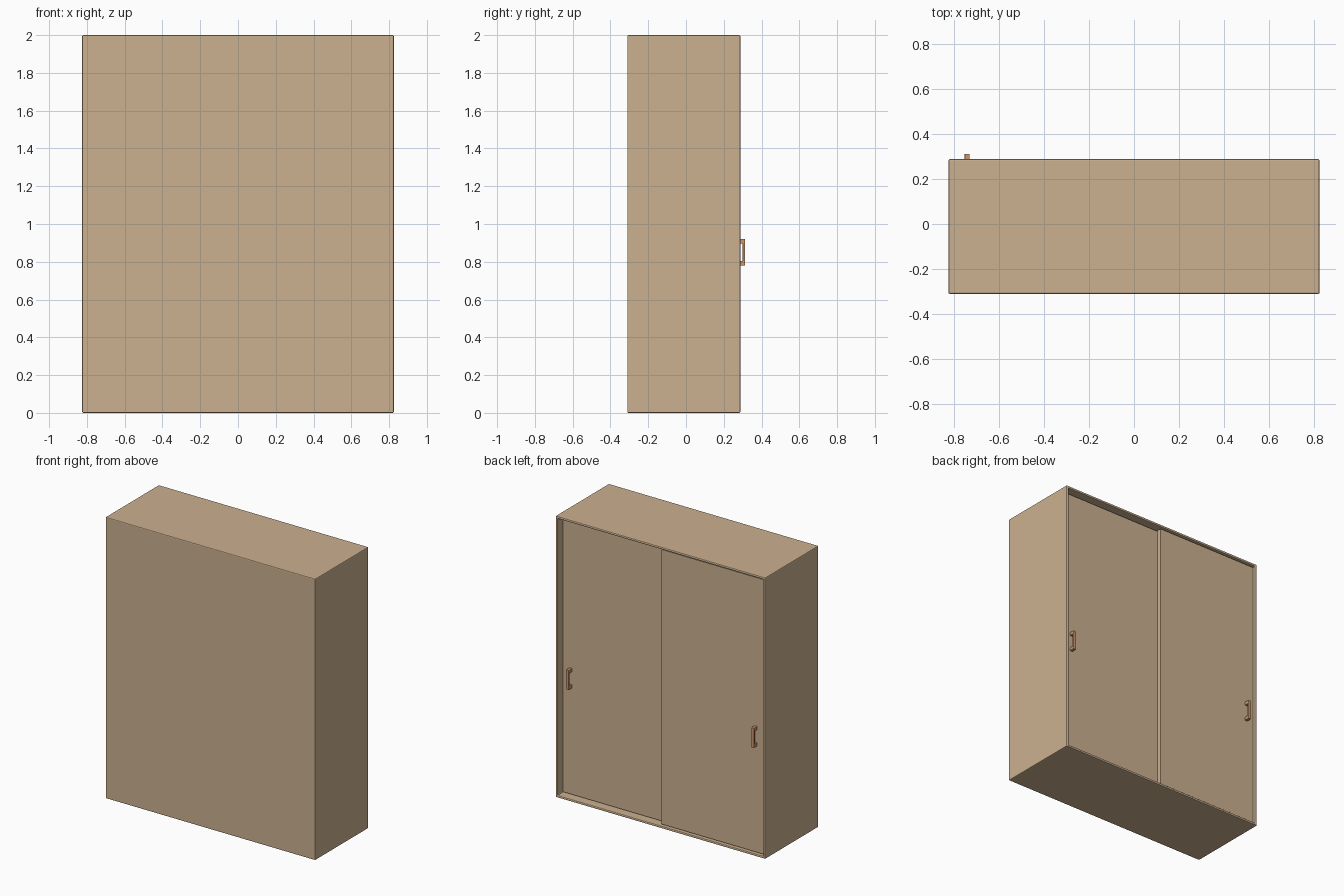
import bpy, bmesh

if "Cube" in bpy.data.objects:
    bpy.data.objects.remove(bpy.data.objects["Cube"])

HALF_W, BACK_Y, FRONT_Y, HEIGHT = 0.825, -0.311, 0.288, 2.0
WALL = 0.024


def material(name, color):
    m = bpy.data.materials.new(name)
    m.diffuse_color = color
    m.use_nodes = True
    m.node_tree.nodes["Principled BSDF"].inputs["Base Color"].default_value = m.diffuse_color
    return m


wood = material("light_wood", (0.60, 0.44, 0.28, 1))
copper = material("handle_copper", (0.62, 0.31, 0.15, 1))


def box(bm, lo, hi):
    verts = bmesh.ops.create_cube(bm, size=1)["verts"]
    for v in verts:
        v.co = [(a + b) / 2 + c * (b - a) for a, b, c in zip(lo, hi, v.co)]


def finish(name, bm, mat, bevel):
    bmesh.ops.recalc_face_normals(bm, faces=bm.faces)
    mesh = bpy.data.meshes.new(name)
    bm.to_mesh(mesh)
    bm.free()
    mesh.materials.append(mat)
    obj = bpy.data.objects.new(name, mesh)
    bpy.context.collection.objects.link(obj)
    if bevel:
        mod = obj.modifiers.new("edge_bevel", "BEVEL")
        mod.width, mod.segments = bevel, 2
    return obj


# Cabinet: box with an open cavity on the door side
bm = bmesh.new()
box(bm, (-HALF_W, BACK_Y, 0), (HALF_W, FRONT_Y, HEIGHT))
opening = max(bm.faces, key=lambda f: f.calc_center_median().y)
bmesh.ops.inset_region(bm, faces=[opening], thickness=WALL)
cavity = bmesh.ops.extrude_discrete_faces(bm, faces=[opening])["faces"][0]
for v in cavity.verts:
    v.co.y = BACK_Y + WALL
finish("cabinet", bm, wood, 0.006)


# Sliding door with a bracket handle near its outer edge
def door(name, x0, x1, front, handle_x):
    bm = bmesh.new()
    box(bm, (x0, front - 0.034, WALL), (x1, front, HEIGHT - WALL))
    finish(name, bm, wood, 0)

    # Handle: extruded C-shaped profile in the y-z plane
    y0, y1, y2 = front - 0.002, front + 0.025, front + 0.037
    profile = [(y0, 0.78), (y2, 0.78), (y2, 0.92), (y0, 0.92),
               (y0, 0.896), (y1, 0.896), (y1, 0.804), (y0, 0.804)]
    bm = bmesh.new()
    face = bm.faces.new([bm.verts.new((handle_x - 0.011, y, z)) for y, z in profile])
    ext = bmesh.ops.extrude_face_region(bm, geom=[face])["geom"]
    moved = [g for g in ext if isinstance(g, bmesh.types.BMVert)]
    bmesh.ops.translate(bm, verts=moved, vec=(0.022, 0, 0))
    finish(name + "_handle", bm, copper, 0.002)


inner = HALF_W - WALL
door("outer_door", -inner, 0.0, 0.275, -0.742)
door("inner_door", -0.03, inner, 0.236, 0.742)
